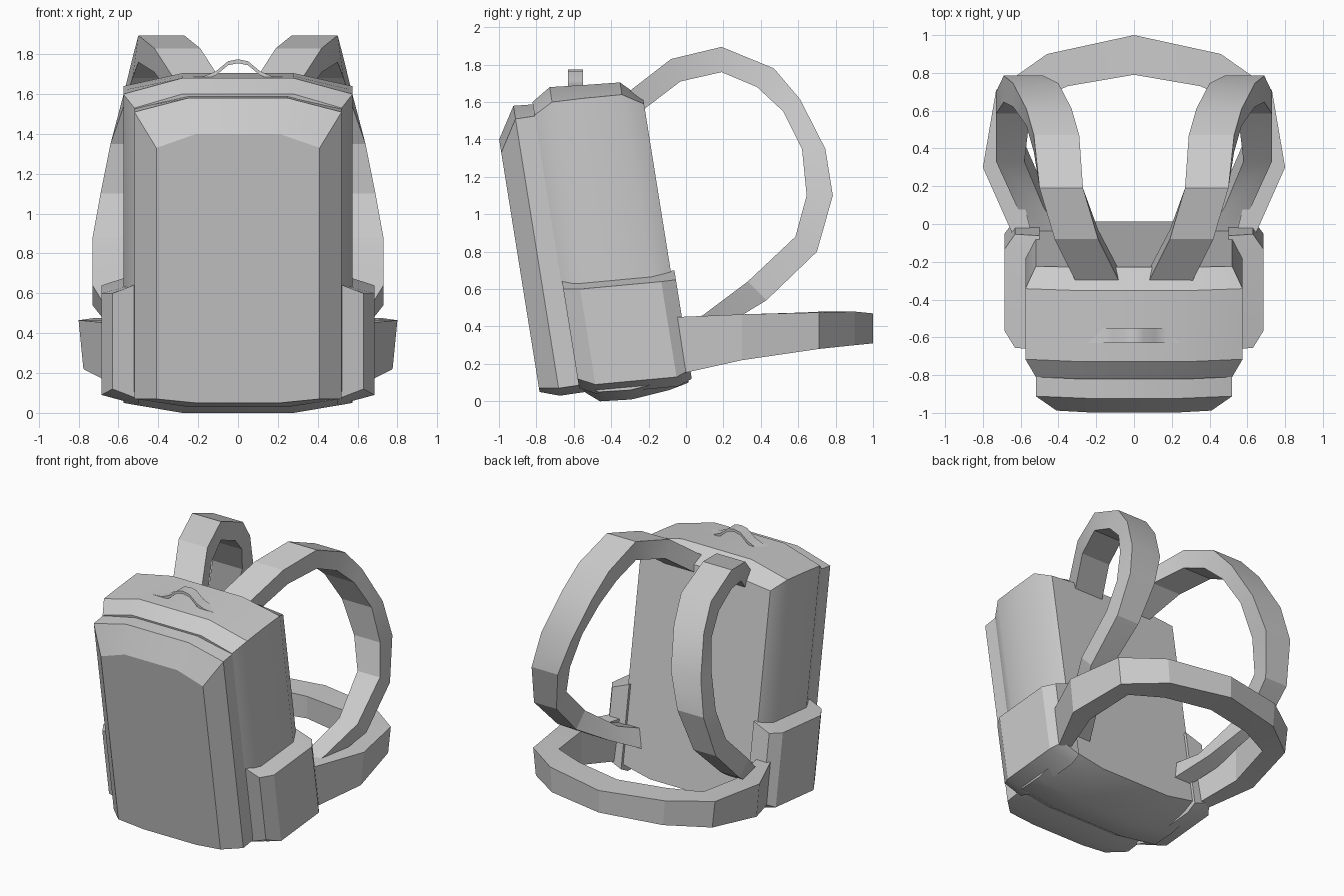
import bpy, bmesh, math

cube = bpy.data.objects.get("Cube")
if cube:
    bpy.data.objects.remove(cube, do_unlink=True)

grey = bpy.data.materials.new("plain_grey")
grey.use_nodes = True
colour = (0.6, 0.6, 0.6, 1.0)
grey.diffuse_color = colour
grey.node_tree.nodes["Principled BSDF"].inputs["Base Color"].default_value = colour

LEAN = 0.16  # the bag leans forward by this much per unit of height


def loft(name, rings, smooth_angle=30):
    """Join equal-sized rings of points into one capped solid."""
    bm = bmesh.new()
    loops = [[bm.verts.new(point) for point in ring] for ring in rings]
    count = len(rings[0])
    for first, second in zip(loops, loops[1:]):
        for i in range(count):
            j = (i + 1) % count
            bm.faces.new((first[i], first[j], second[j], second[i]))
    bm.faces.new(loops[0])
    bm.faces.new(loops[-1])
    bmesh.ops.recalc_face_normals(bm, faces=bm.faces)
    mesh = bpy.data.meshes.new(name)
    bm.to_mesh(mesh)
    bm.free()
    mesh.materials.append(grey)
    obj = bpy.data.objects.new(name, mesh)
    bpy.context.collection.objects.link(obj)
    bpy.ops.object.select_all(action='DESELECT')
    obj.select_set(True)
    bpy.context.view_layer.objects.active = obj
    bpy.ops.object.shade_smooth_by_angle(angle=math.radians(smooth_angle))
    return obj


def leaned(depth, outline):
    """Place an x-z outline at a depth, following the forward lean."""
    return [(x, depth - LEAN * z, z) for x, z in outline]


def arched_panel(depth, half_width, half_flat, low_side, low, high_side, high):
    """Outline with a gently arched top and bottom."""
    right = [(half_flat, low), (half_width, low_side),
             (half_width, high_side), (half_flat, high)]
    left = [(-x, z) for x, z in reversed(right)]
    return leaned(depth, right + left)


# Main compartment, front to back
loft("main_body", [
    arched_panel(-0.565, 0.52, 0.28, 0.11, 0.07, 1.53, 1.60),
    arched_panel(-0.46, 0.575, 0.28, 0.05, 0.0, 1.60, 1.68),
    arched_panel(-0.29, 0.575, 0.28, 0.06, 0.01, 1.62, 1.69),
    arched_panel(-0.08, 0.575, 0.28, 0.11, 0.06, 1.64, 1.705),
    arched_panel(0.03, 0.52, 0.28, 0.15, 0.10, 1.59, 1.615),
], 35)

# Raised front compartment with bevelled face
loft("front_pocket", [
    arched_panel(-0.775, 0.41, 0.21, 0.07, 0.05, 1.33, 1.40),
    arched_panel(-0.67, 0.52, 0.25, 0.07, 0.03, 1.51, 1.58),
    arched_panel(-0.53, 0.52, 0.25, 0.09, 0.05, 1.53, 1.59),
], 20)

# Side pockets: depth, outer x, bottom, top
pocket_sections = [(-0.56, 0.63, 0.12, 0.60), (-0.47, 0.685, 0.09, 0.60),
                   (-0.03, 0.685, 0.13, 0.64), (0.05, 0.63, 0.17, 0.65)]

# Shoulder straps: outer y, z, inner y, z, near x, far x
strap_sections = [
    (-0.30, 1.66, -0.24, 1.55, 0.08, 0.31),
    (-0.08, 1.83, -0.03, 1.71, 0.19, 0.42),
    (0.19, 1.895, 0.19, 1.76, 0.27, 0.50),
    (0.47, 1.78, 0.38, 1.68, 0.29, 0.53),
    (0.61, 1.615, 0.52, 1.55, 0.33, 0.57),
    (0.745, 1.35, 0.62, 1.35, 0.40, 0.64),
    (0.785, 1.10, 0.645, 1.10, 0.48, 0.69),
    (0.70, 0.80, 0.585, 0.88, 0.55, 0.73),
    (0.43, 0.54, 0.33, 0.64, 0.58, 0.73),
    (0.20, 0.40, 0.09, 0.46, 0.48, 0.62),
    (-0.03, 0.28, -0.10, 0.40, 0.36, 0.50),
]

for side, s in (("left", 1), ("right", -1)):
    loft(side + "_side_pocket", [
        leaned(depth, [(s * 0.5, low - 0.05), (s * outer, low),
                       (s * outer, high), (s * 0.5, high + 0.05)])
        for depth, outer, low, high in pocket_sections])
    loft(side + "_shoulder_strap", [
        [(s * near, oy, oz), (s * far, oy, oz), (s * far, iy, iz), (s * near, iy, iz)]
        for oy, oz, iy, iz, near, far in strap_sections], 20)

# Waist belt: outer x, y, inner x, y, bottom, top
belt_half = [(0.64, -0.06, 0.54, -0.06, 0.14, 0.45),
             (0.80, 0.30, 0.63, 0.30, 0.22, 0.465),
             (0.73, 0.71, 0.58, 0.63, 0.28, 0.475),
             (0.46, 0.90, 0.35, 0.73, 0.30, 0.48)]
belt_back = [(0, 1.0, 0, 0.79, 0.31, 0.47)]
belt_other = [(-ox, oy, -ix, iy, low, high)
              for ox, oy, ix, iy, low, high in reversed(belt_half)]
loft("waist_belt", [
    [(ox * 0.97, oy, low), (ox, oy, high), (ix, iy, high), (ix, iy, low)]
    for ox, oy, ix, iy, low, high in belt_half + belt_back + belt_other], 15)

# Carry handle: a thin arched ribbon on top
handle_half = [(-0.26, 1.685), (-0.17, 1.69), (-0.11, 1.715), (-0.05, 1.765)]
handle_path = handle_half + [(0, 1.775)] + [(-x, z) for x, z in reversed(handle_half)]
loft("carry_handle", [
    [(x, -0.63, z), (x, -0.55, z), (x, -0.55, z - 0.02), (x, -0.63, z - 0.02)]
    for x, z in handle_path])
